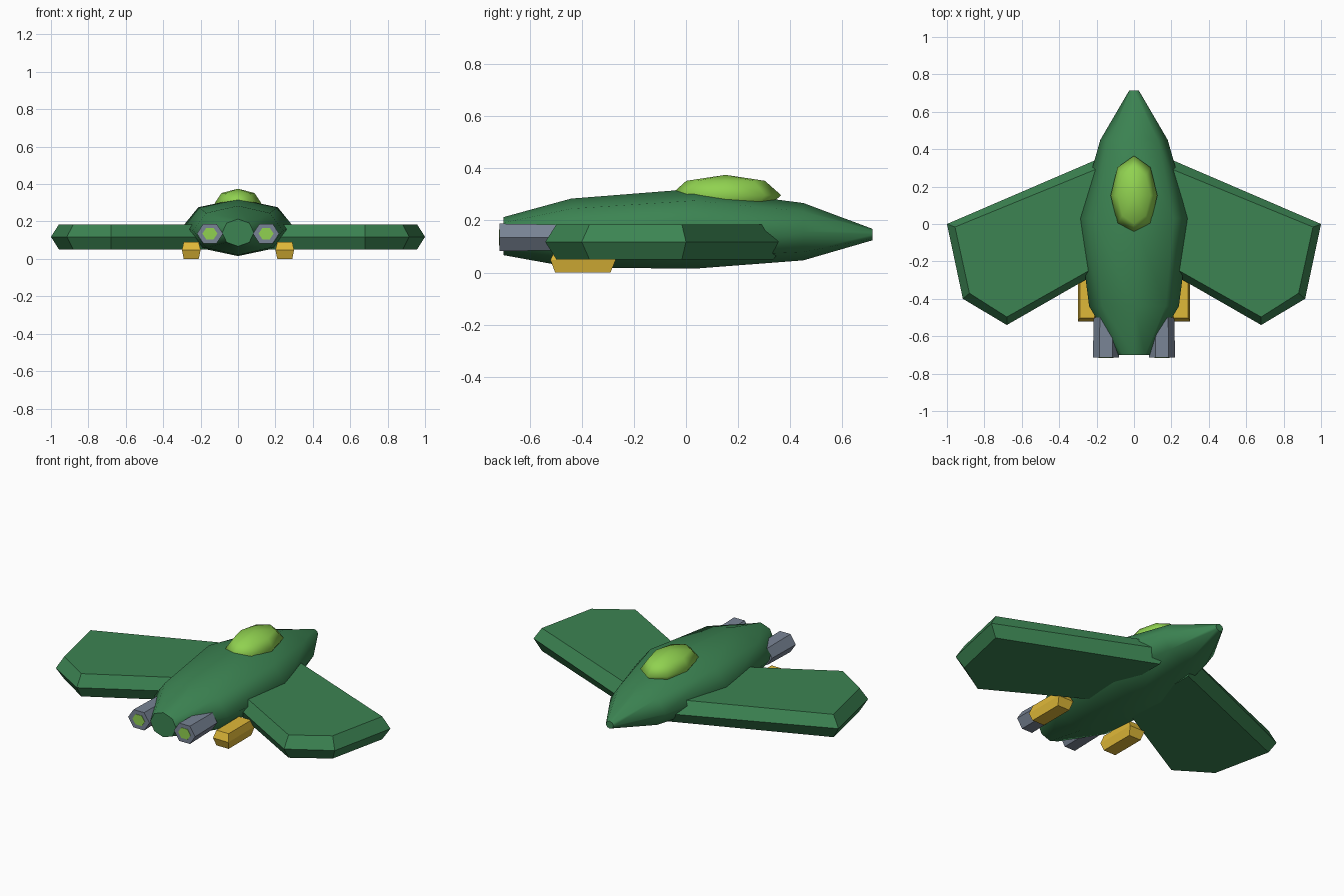
import bpy, bmesh
from math import sin, cos, pi

if "Cube" in bpy.data.objects:
    bpy.data.objects.remove(bpy.data.objects["Cube"])


def material(name, color):
    m = bpy.data.materials.new(name)
    m.diffuse_color = (*color, 1)
    m.use_nodes = True
    m.node_tree.nodes["Principled BSDF"].inputs["Base Color"].default_value = m.diffuse_color
    return m


GREEN = material("hull_green", (0.045, 0.23, 0.085))
LIME = material("lime", (0.28, 0.64, 0.08))
GOLD = material("gold", (0.74, 0.48, 0.04))
STEEL = material("steel", (0.19, 0.23, 0.30))


def finish(name, bm, mat, mirror=False):
    bmesh.ops.recalc_face_normals(bm, faces=bm.faces)
    mesh = bpy.data.meshes.new(name)
    bm.to_mesh(mesh)
    bm.free()
    mesh.materials.append(mat)
    ob = bpy.data.objects.new(name, mesh)
    bpy.context.collection.objects.link(ob)
    if mirror:
        ob.modifiers.new("Mirror", 'MIRROR')
    return ob


def loft(name, rings, mat, smooth=False, mirror=False):
    """Skin a list of equal-length point rings and cap both ends."""
    bm = bmesh.new()
    loops = [[bm.verts.new(p) for p in ring] for ring in rings]
    n = len(rings[0])
    for a, b in zip(loops, loops[1:]):
        for i in range(n):
            j = (i + 1) % n
            bm.faces.new((a[i], a[j], b[j], b[i])).smooth = smooth
    bm.faces.new(loops[0])
    bm.faces.new(loops[-1])
    return finish(name, bm, mat, mirror)


def ring(sides, x, y, z, rx, rz):
    return [(x + rx * cos(2 * pi * i / sides), y, z + rz * sin(2 * pi * i / sides))
            for i in range(sides)]


def slab(name, inner, outer, zs, mat):
    """Plate with a wide middle outline and smaller top and bottom outlines."""
    rings = [[(x, y, z) for x, y in outline]
             for outline, z in zip((inner, outer, inner), zs)]
    return loft(name, rings, mat, mirror=True)


# Fuselage: octagonal sections (y, centre z, half width, half height)
sections = [(-0.70, 0.14, 0.085, 0.073), (-0.44, 0.152, 0.24, 0.132),
            (0.03, 0.168, 0.30, 0.153), (0.45, 0.157, 0.18, 0.11),
            (0.715, 0.146, 0.025, 0.022)]
loft("fuselage", [ring(8, 0, y, z, rx, rz) for y, z, rx, rz in sections], GREEN, smooth=True)

# Canopy: low-poly ellipsoid
bm = bmesh.new()
bmesh.ops.create_uvsphere(bm, u_segments=8, v_segments=4, radius=1)
bmesh.ops.scale(bm, vec=(0.125, 0.213, 0.078), verts=bm.verts)
bmesh.ops.translate(bm, vec=(0, 0.152, 0.297), verts=bm.verts)
for f in bm.faces:
    f.smooth = True
finish("canopy", bm, LIME)

# Wings: swept plates with pointed edges
wing_outer = [(0.10, 0.387), (1.0, 0.0), (0.915, -0.40), (0.68, -0.54), (0.10, -0.207)]
wing_inner = [(0.10, 0.335), (0.957, -0.016), (0.88, -0.37), (0.68, -0.497), (0.10, -0.17)]
slab("wings", wing_inner, wing_outer, (0.05, 0.118, 0.185), GREEN)

# Pods under the wings
pod_outer = [(0.20, -0.52), (0.30, -0.52), (0.30, -0.27), (0.20, -0.27)]
pod_inner = [(0.21, -0.502), (0.29, -0.502), (0.29, -0.29), (0.21, -0.29)]
slab("wing_pods", pod_inner, pod_outer, (0.0, 0.048, 0.09), GOLD)

# Engines with hexagonal nozzles and glowing exhausts
loft("engines", [ring(6, 0.15, -0.715, 0.135, 0.07, 0.061),
                 ring(6, 0.15, -0.50, 0.135, 0.065, 0.057)], STEEL, mirror=True)
loft("exhaust_glow", [ring(6, 0.15, -0.717, 0.135, 0.04, 0.035),
                      ring(6, 0.15, -0.69, 0.135, 0.04, 0.035)], LIME, mirror=True)
